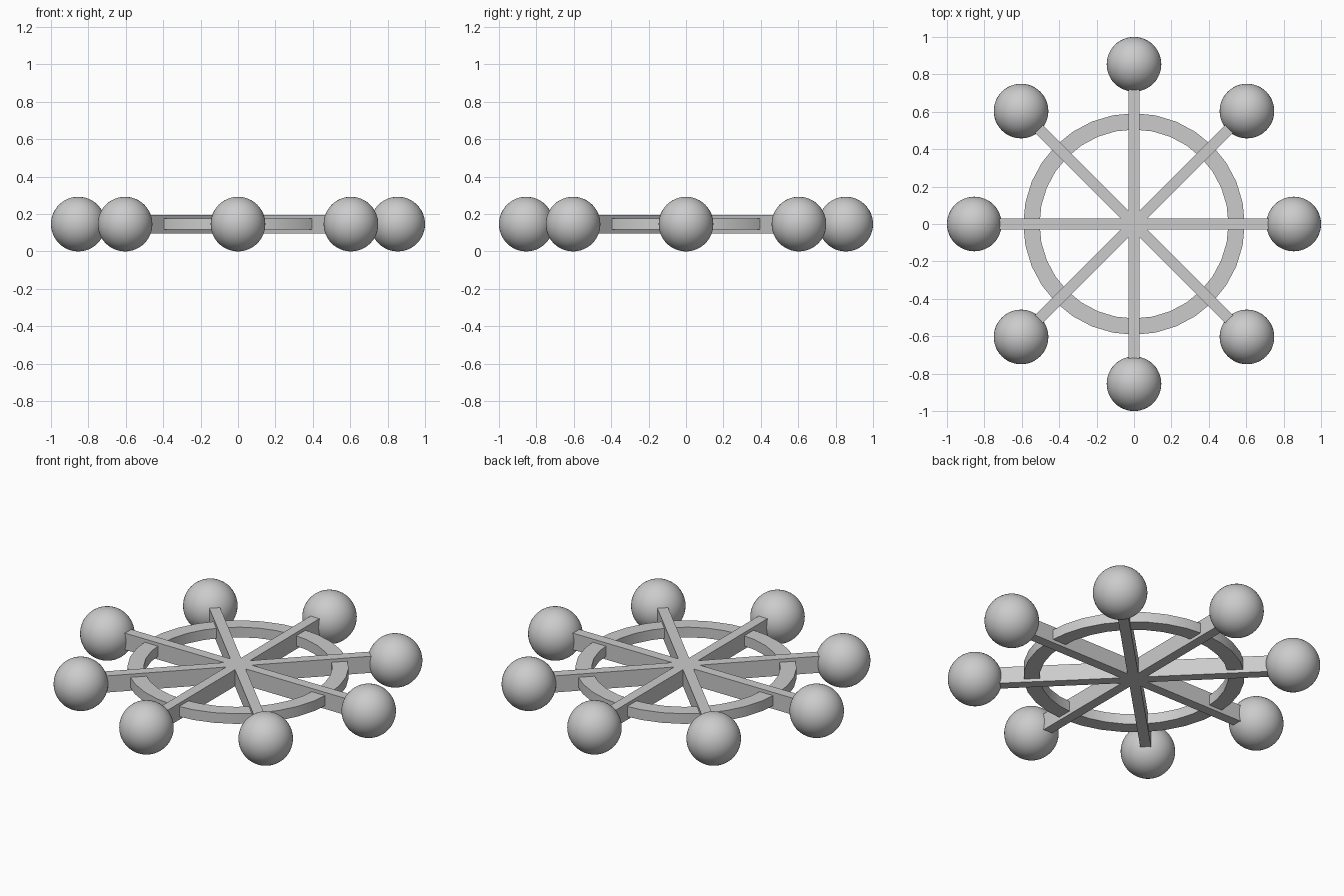
import bpy
import bmesh
from math import cos, sin, pi

cube = bpy.data.objects.get("Cube")
if cube:
    bpy.data.objects.remove(cube, do_unlink=True)

MID_Z = 0.146
BALL_RADIUS = 0.146
BALL_DISTANCE = 0.854

grey = bpy.data.materials.new("plain_grey")
grey.use_nodes = True
colour = (0.6, 0.6, 0.6, 1)
grey.diffuse_color = colour
grey.node_tree.nodes["Principled BSDF"].inputs["Base Color"].default_value = colour


def finish(obj, name, smooth=False):
    obj.name = name
    obj.data.materials.append(grey)
    if smooth:
        bpy.ops.object.shade_smooth_by_angle(angle=pi / 6)


# Flat rim: a square section swept around the hub
def make_rim(inner, outer, height, sides):
    bm = bmesh.new()
    section = [(inner, -height / 2), (outer, -height / 2),
               (outer, height / 2), (inner, height / 2)]
    loops = []
    for i in range(sides):
        a = 2 * pi * i / sides
        loops.append([bm.verts.new((r * cos(a), r * sin(a), z)) for r, z in section])
    for i in range(sides):
        here, after = loops[i], loops[(i + 1) % sides]
        for j in range(4):
            k = (j + 1) % 4
            bm.faces.new((here[j], after[j], after[k], here[k]))
    bmesh.ops.recalc_face_normals(bm, faces=bm.faces)
    mesh = bpy.data.meshes.new("rim")
    bm.to_mesh(mesh)
    bm.free()
    rim = bpy.data.objects.new("rim", mesh)
    bpy.context.collection.objects.link(rim)
    rim.location.z = MID_Z
    bpy.ops.object.select_all(action="DESELECT")
    rim.select_set(True)
    bpy.context.view_layer.objects.active = rim
    finish(rim, "rim", smooth=True)


make_rim(0.505, 0.592, 0.06, 32)

# Four bars crossing at the centre make eight spokes
for i in range(4):
    bpy.ops.mesh.primitive_cube_add(size=1, location=(0, 0, MID_Z),
                                    rotation=(0, 0, i * pi / 4))
    bar = bpy.context.object
    bar.scale = (1.52, 0.058, 0.098)
    finish(bar, f"spoke_bar_{i + 1}")

# A ball on the end of each spoke
for i in range(8):
    a = i * pi / 4
    bpy.ops.mesh.primitive_uv_sphere_add(
        segments=48, ring_count=24, radius=BALL_RADIUS,
        location=(BALL_DISTANCE * cos(a), BALL_DISTANCE * sin(a), MID_Z))
    finish(bpy.context.object, f"ball_{i + 1}", smooth=True)
